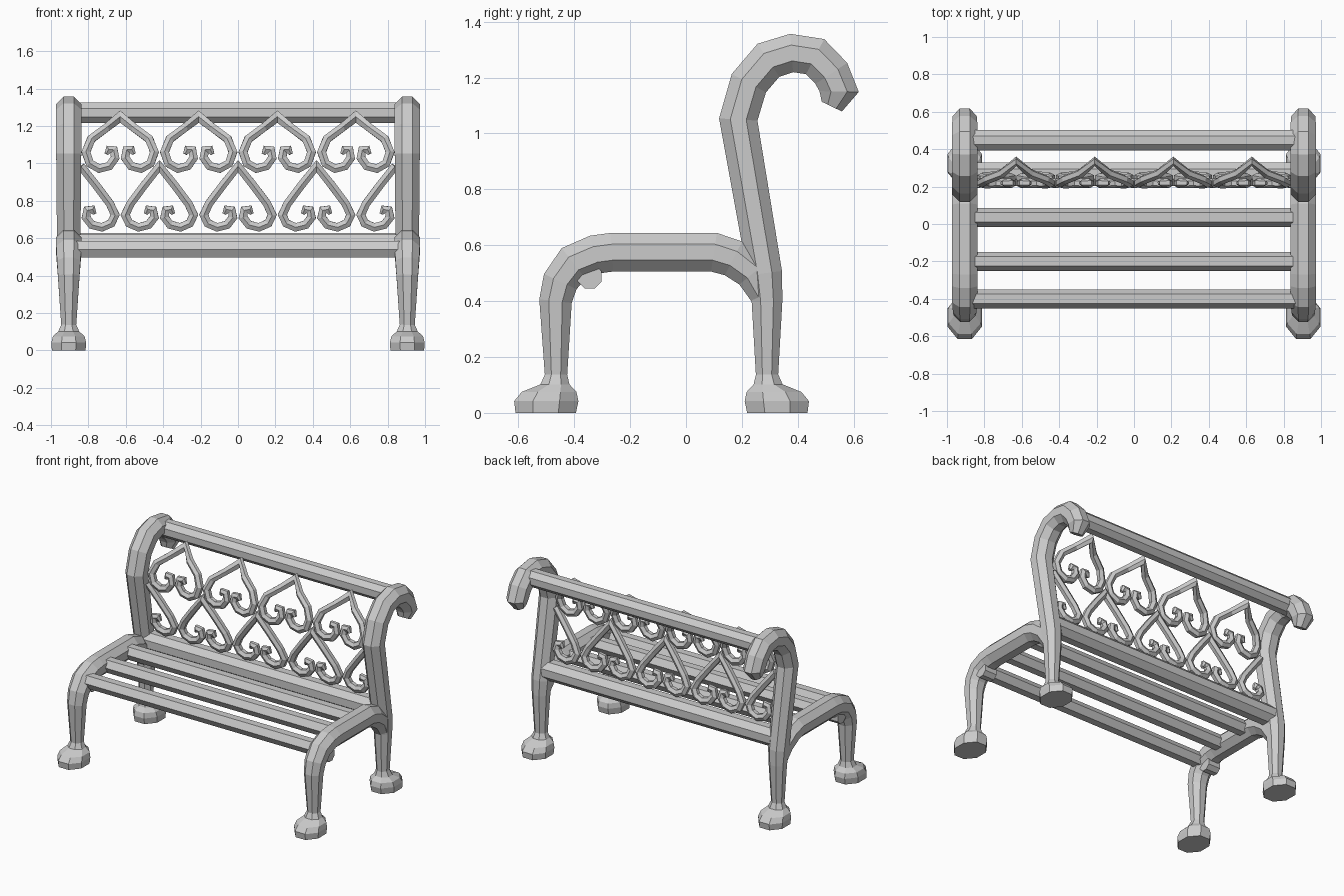
import bpy, bmesh, math
from mathutils import Vector

if "Cube" in bpy.data.objects:
    bpy.data.objects.remove(bpy.data.objects["Cube"])


def loft(name, rings):
    """Skin a list of point rings and cap both ends."""
    bm = bmesh.new()
    vs = [[bm.verts.new(p) for p in ring] for ring in rings]
    n = len(vs[0])
    for a, b in zip(vs, vs[1:]):
        for i in range(n):
            j = (i + 1) % n
            bm.faces.new((a[i], a[j], b[j], b[i]))
    bm.faces.new(vs[0])
    bm.faces.new(vs[-1])
    bmesh.ops.recalc_face_normals(bm, faces=bm.faces[:])
    me = bpy.data.meshes.new(name)
    bm.to_mesh(me)
    bm.free()
    ob = bpy.data.objects.new(name, me)
    bpy.context.collection.objects.link(ob)
    return ob


def sweep(name, path, radii, sides, ref):
    """Mitred n-sided tube along a path; radii are measured to the flats."""
    pts = [Vector(p) for p in path]
    ref = Vector(ref)
    rings = []
    for k, p in enumerate(pts):
        d0 = (p - pts[k - 1]).normalized() if k else (pts[1] - p).normalized()
        d1 = (pts[k + 1] - p).normalized() if k < len(pts) - 1 else d0
        t = (d0 + d1).normalized()
        n = t.cross(ref).normalized()
        b = n.cross(t)
        r = radii[k] / math.cos(math.pi / sides)
        mitre = min(1.5, 1 / max(0.3, t.dot(d1)))
        ring = []
        for i in range(sides):
            a = 2 * math.pi * (i + 0.5) / sides
            ring.append(p + n * r * mitre * math.cos(a) + b * r * math.sin(a))
        rings.append(ring)
    return loft(name, rings)


FRAME_X = 0.905

# side frame paths: (y, z, radius)
back_post = [(0.29, 0.12, 0.039), (0.29, 0.40, 0.055), (0.282, 0.50, 0.062),
             (0.187, 1.05, 0.067), (0.225, 1.18, 0.068), (0.295, 1.262, 0.068),
             (0.378, 1.288, 0.067), (0.462, 1.275, 0.067), (0.52, 1.215, 0.067),
             (0.548, 1.15, 0.064), (0.522, 1.096, 0.040)]
front_leg = [(-0.465, 0.12, 0.039), (-0.467, 0.40, 0.058), (-0.45, 0.47, 0.063),
             (-0.402, 0.535, 0.067), (-0.325, 0.567, 0.069), (-0.265, 0.575, 0.069),
             (0.10, 0.575, 0.069), (0.17, 0.553, 0.067), (0.24, 0.50, 0.062),
             (0.28, 0.42, 0.05)]

# foot rings: (z, centre offset away from the leg, half width x, half depth y)
foot = [(0.0, 0.037, 0.090, 0.108), (0.042, 0.035, 0.093, 0.115),
        (0.075, 0.025, 0.085, 0.098), (0.102, 0.004, 0.056, 0.052),
        (0.14, 0.0, 0.039, 0.039)]


def make_foot(name, x, y, direction):
    rings = []
    for z, off, rx, ry in foot:
        ring = []
        for i in range(8):
            a = math.pi * (i + 0.5) / 4
            c = math.cos(math.pi / 8)
            ring.append((x + rx * math.cos(a) / c,
                         y + direction * off + ry * math.sin(a) / c, z))
        rings.append(ring)
    loft(name, rings)


for side, x in (("left", -FRAME_X), ("right", FRAME_X)):
    for part, path in (("back_post", back_post), ("front_leg_and_seat_side", front_leg)):
        sweep(f"{part}_{side}", [(x, y, z) for y, z, r in path],
              [r for y, z, r in path], 8, (1, 0, 0))
    make_foot(f"front_foot_{side}", x, -0.465, -1)
    make_foot(f"back_foot_{side}", x, 0.29, 1)
    # small knob tucked inside the front bend
    sweep(f"knob_{side}", [(x - 0.045, -0.345, 0.488), (x + 0.045, -0.345, 0.488)],
          [0.043, 0.043], 8, (0, 1, 0))


# seat slats and rails
def rail(name, y, z, r, sides, half=0.88):
    sweep(name, [(-half, y, z), (half, y, z)], [r, r], sides, (0, 1, 0))


rail("front_slat", -0.40, 0.540, 0.044, 6)
rail("middle_slat", -0.20, 0.575, 0.044, 6)
rail("rear_slat", 0.035, 0.575, 0.044, 6)
rail("seat_back_beam", 0.267, 0.565, 0.063, 8)
rail("top_rail", 0.447, 1.27, 0.055, 8)


# scrollwork backrest follows the bend of the posts
def back_y(z):
    bend = [(0.60, 0.262), (1.0, 0.215), (1.1, 0.222), (1.2, 0.275), (1.30, 0.395)]
    for (z0, y0), (z1, y1) in zip(bend, bend[1:]):
        if z <= z1:
            return y0 + (y1 - y0) * (z - z0) / (z1 - z0)
    return bend[-1][1]


# half heart from apex to curled tip: (dx, z)
upper = [(0, 1.25), (0.075, 1.19), (0.155, 1.13), (0.183, 1.06), (0.162, 1.0),
         (0.112, 0.972), (0.058, 0.986), (0.027, 1.03), (0.034, 1.072),
         (0.062, 1.075), (0.074, 1.05)]
lower = [(0, 0.985), (0.08, 0.885), (0.155, 0.785), (0.183, 0.725), (0.162, 0.68),
         (0.112, 0.658), (0.058, 0.672), (0.027, 0.712), (0.034, 0.75),
         (0.062, 0.755), (0.074, 0.73)]


def heart(name, x, half, sides=(-1, 1)):
    radii = [0.022] * (len(half) - 3) + [0.020, 0.018, 0.010]
    pts = [(x + sides[-1] * d, back_y(z), z) for d, z in half]
    if len(sides) == 2:
        left = [(x - d, back_y(z), z) for d, z in half[:0:-1]]
        pts, radii = left + pts, radii[:0:-1] + radii
    sweep(name, pts, radii, 6, (0, 1, 0))


for i in range(4):
    heart(f"upper_heart_{i}", -0.63 + 0.42 * i, upper)
for i in range(3):
    heart(f"lower_heart_{i}", -0.42 + 0.42 * i, lower)
heart("lower_half_heart_left", -0.84, lower, (1,))
heart("lower_half_heart_right", 0.84, lower, (-1,))
